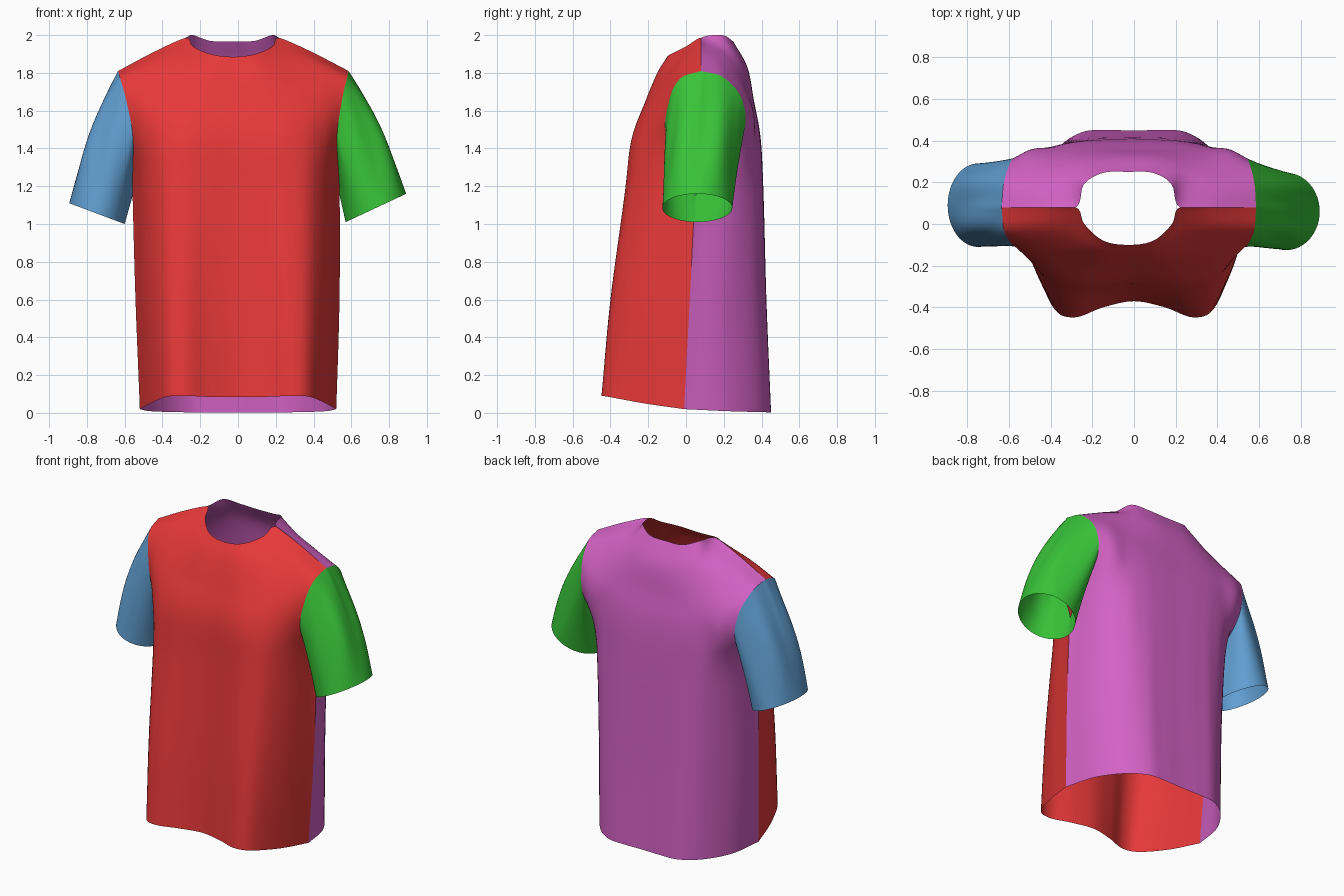
import bpy, bmesh, math
from mathutils import Vector

if "Cube" in bpy.data.objects:
    bpy.data.objects.remove(bpy.data.objects["Cube"])

SUB_R, SUB_C = 8, 6          # samples per control row / column
ARMPIT = 2 * SUB_R           # sampled row where the armhole starts

# Half cross-sections from hem to neckline/shoulder: x, y, z from centre to side
NECK_X = (0, .12, .21, .25, .42, .61)
FRONT = [
    ((0, .15, .28, .38, .465, .52), (-.37, -.40, -.447, -.41, -.22, -.01), (.085, .085, .09, .085, .05, .02)),
    ((0, .15, .28, .39, .48, .54), (-.345, -.365, -.40, -.36, -.2, .02), (.6,) * 6),
    ((0, .15, .27, .39, .485, .548), (-.30, -.315, -.325, -.29, -.16, .05), (1.15,) * 6),
    ((0, .15, .27, .39, .48, .54), (-.275, -.285, -.285, -.25, -.18, -.10), (1.45,) * 6),
    ((0, .14, .25, .37, .48, .57), (-.21, -.215, -.205, -.18, -.14, -.09), (1.65,) * 6),
    ((0, .13, .22, .31, .45, .60), (-.15, -.145, -.11, -.06, -.035, -.03), (1.80, 1.81, 1.83, 1.85, 1.83, 1.77)),
    (NECK_X, (-.10, -.08, 0, .08, .08, .08), (1.885, 1.9, 1.94, 1.985, 1.91, 1.81)),
]
BACK = [
    ((0, .13, .25, .37, .475, .52), (.448, .45, .44, .36, .2, -.01), (.003, .003, .003, .005, .01, .02)),
    ((0, .14, .26, .38, .49, .54), (.425, .425, .415, .35, .2, .02), (.6,) * 6),
    ((0, .14, .26, .38, .49, .548), (.41, .41, .40, .36, .24, .05), (1.15,) * 6),
    ((0, .14, .26, .38, .47, .55), (.395, .395, .39, .37, .35, .29), (1.45,) * 6),
    ((0, .14, .26, .37, .48, .57), (.36, .36, .355, .345, .335, .30), (1.65,) * 6),
    ((0, .13, .24, .34, .46, .60), (.325, .32, .29, .24, .21, .20), (1.83, 1.83, 1.85, 1.86, 1.83, 1.775)),
    (NECK_X, (.25, .245, .19, .08, .08, .08), (1.965, 1.97, 2.0, 1.985, 1.91, 1.81)),
]


def spline(pts, sub):
    """Catmull-Rom through the points."""
    ext = [2 * pts[0] - pts[1]] + pts + [2 * pts[-1] - pts[-2]]
    out = []
    for i in range(1, len(ext) - 2):
        a, b, c, d = ext[i - 1:i + 3]
        for k in range(sub):
            t = k / sub
            out.append(.5 * (2 * b + (c - a) * t + (2 * a - 5 * b + 4 * c - d) * t**2
                             + (3 * b - a - 3 * c + d) * t**3))
    return out + [pts[-1]]


def panel_grid(sections):
    rows = []
    for xs, ys, zs in sections:
        half = [Vector(p) for p in zip(xs, ys, zs)]
        full = [Vector((-p.x, p.y, p.z)) for p in half[:0:-1]] + half
        rows.append(spline(full, SUB_C))
    cols = [spline(list(c), SUB_R) for c in zip(*rows)]
    grid = [list(r) for r in zip(*cols)]
    for row in grid:                       # the shirt leans slightly to one side
        for p in row:
            p.x -= .03 * (p.z / 2) ** 2
    return grid


def make_object(name, grid, color, flip=False, closed=False):
    bm = bmesh.new()
    vs = [[bm.verts.new(p) for p in row] for row in grid]
    n = len(grid[0])
    for a, b in zip(vs, vs[1:]):
        for j in range(n if closed else n - 1):
            k = (j + 1) % n
            f = [a[j], a[k], b[k], b[j]]
            bm.faces.new(f[::-1] if flip else f)
    me = bpy.data.meshes.new(name)
    bm.to_mesh(me)
    bm.free()
    for p in me.polygons:
        p.use_smooth = True
    mat = bpy.data.materials.new(name + "_fabric")
    mat.diffuse_color = (*color, 1)
    mat.use_nodes = True
    mat.node_tree.nodes["Principled BSDF"].inputs["Base Color"].default_value = mat.diffuse_color
    me.materials.append(mat)
    ob = bpy.data.objects.new(name, me)
    bpy.context.collection.objects.link(ob)
    return ob


front, back = panel_grid(FRONT), panel_grid(BACK)
N = len(front[0])


def join(i, j):
    m = (front[i][j] + back[i][j]) / 2
    front[i][j], back[i][j] = m.copy(), m.copy()


# Side seams and shoulder seams
for i in range(ARMPIT + 1):
    join(i, 0)
    join(i, N - 1)
for j in range(2 * SUB_C + 1):
    join(len(front) - 1, j)
    join(len(front) - 1, N - 1 - j)

make_object("front_panel", front, (.8, .04, .04))
make_object("back_panel", back, (.65, .12, .55), flip=True)


# Sleeves: loft from the armhole to a tilted cuff
def sleeve(name, side, inner, outer, y_mid, y_half, color):
    j = N - 1 if side > 0 else 0
    hole = [r[j] for r in front[ARMPIT:]] + [r[j] for r in back[ARMPIT + 1:-1]][::-1]
    n = len(hole)
    inner, outer = Vector(inner), Vector(outer)
    mid, half = (inner + outer) / 2, (outer - inner) / 2
    hub = sum(hole, Vector()) / n
    rings, steps = [], 24
    for s in range(steps + 1):
        t = s / steps
        swell = math.sin(math.pi * t)
        ring = []
        for k, p in enumerate(hole):
            a = 2 * math.pi * k / n
            cuff = mid - math.cos(a) * half + Vector((0, y_mid - math.sin(a) * y_half, 0))
            q = p.lerp(cuff, t)
            up = (1 - math.cos(a)) / 2
            q += Vector((side * .03, 0, .012)) * swell * up
            # soft drape folds
            radial = (q - hub.lerp(mid + Vector((0, y_mid, 0)), t)).normalized()
            q += radial * (.010 * swell * math.sin(5 * a + 2 * t) * up)
            ring.append(q)
        rings.append(ring)
    make_object(name, rings, color, flip=side < 0, closed=True)


sleeve("right_sleeve", 1, (.57, 0, 1.01), (.89, 0, 1.16), .06, .185, (.04, .55, .04))
sleeve("left_sleeve", -1, (-.60, 0, 1.00), (-.893, 0, 1.11), .09, .20, (.12, .35, .65))
